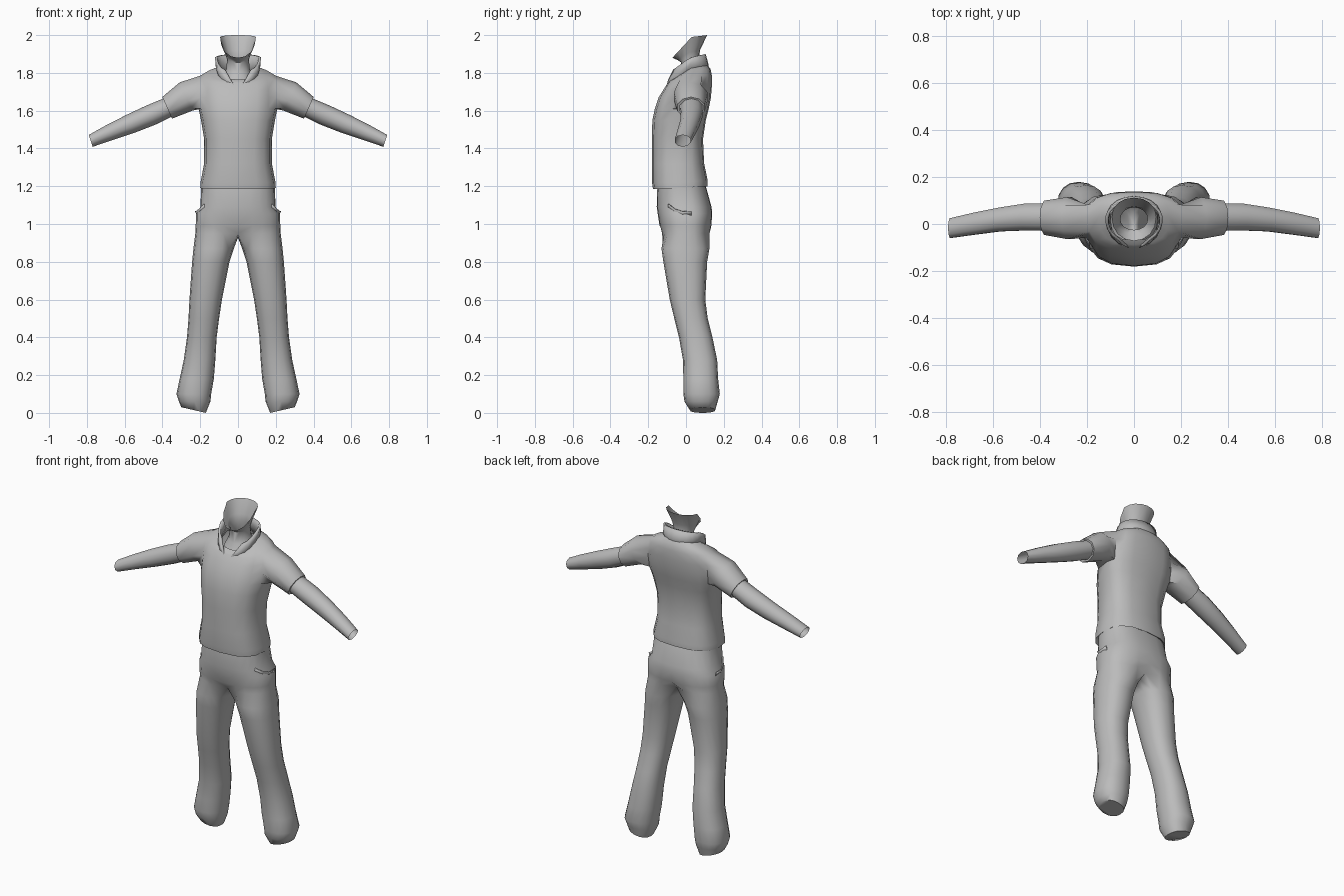
import bpy, bmesh, math

if "Cube" in bpy.data.objects:
    bpy.data.objects.remove(bpy.data.objects["Cube"])

grey = bpy.data.materials.new("plain grey")
grey.diffuse_color = (0.5, 0.5, 0.5, 1)
grey.use_nodes = True
grey.node_tree.nodes["Principled BSDF"].inputs["Base Color"].default_value = grey.diffuse_color


def power(v, e):
    return math.copysign(abs(v) ** e, v)


def ring(angles, xc, rx, ys, zs, e=0.8):
    """Cross-section; ys and zs give the (front, side, back) values."""
    pts = []
    for a in angles:
        c = power(math.cos(math.radians(a)), e)
        s = power(math.sin(math.radians(a)), e)
        mix = lambda v: v[1] + s * ((v[2] - v[1]) if s > 0 else (v[1] - v[0]))
        pts.append((xc + rx * c, mix(ys), mix(zs)))
    return pts


def limb_ring(x, z, up, y_front, y_back, lean=0.41, n=10):
    """Ring around an arm, starting at its underside."""
    yc, ry = (y_front + y_back) / 2, (y_back - y_front) / 2 * 1.04
    rise = math.sqrt(1 - lean * lean)
    out = []
    for i in range(n):
        t = math.radians(-90 + 360 * i / n)
        h = up * math.sin(t)
        out.append((x + h * lean, yc + ry * math.cos(t), z + h * rise))
    return out


def add_rows(bm, rows):
    return [[bm.verts.new(p) for p in row] for row in rows]


def skin(bm, rows, closed=False, flip=False, skip=lambda r, c: False):
    for r in range(len(rows) - 1):
        a, b = rows[r], rows[r + 1]
        n = len(a)
        for c in range(n if closed else n - 1):
            if skip(r, c):
                continue
            d = (c + 1) % n
            f = [a[c], a[d], b[d], b[c]]
            bm.faces.new(f[::-1] if flip else f)


def finish(name, bm, thickness=0, angle=60):
    me = bpy.data.meshes.new(name)
    bm.to_mesh(me)
    bm.free()
    me.materials.append(grey)
    ob = bpy.data.objects.new(name, me)
    bpy.context.collection.objects.link(ob)
    bpy.ops.object.select_all(action='DESELECT')
    ob.select_set(True)
    bpy.context.view_layer.objects.active = ob
    bpy.ops.object.shade_smooth_by_angle(angle=math.radians(angle))
    if thickness:
        sol = ob.modifiers.new("thickness", 'SOLIDIFY')
        sol.thickness = thickness
    mir = ob.modifiers.new("mirror", 'MIRROR')
    mir.merge_threshold = 0.0005


half = [-90 + 22.5 * i for i in range(9)]

# Shirt: torso half with an armhole, continued into the sleeve
torso = [  # half width, (front, side, back) depth, (front, side, back) height
    (.185, (-.160, -.03, .100), (1.20, 1.20, 1.21)),
    (.200, (-.175, -.03, .115), (1.185, 1.19, 1.20)),
    (.199, (-.180, -.03, .115), (1.22, 1.22, 1.23)),
    (.179, (-.181, -.03, .096), (1.32, 1.32, 1.32)),
    (.179, (-.181, -.02, .090), (1.45, 1.45, 1.45)),
    (.196, (-.178, .00, .105), (1.55, 1.55, 1.55)),
    (.208, (-.165, .02, .120), (1.61, 1.61, 1.61)),
    (.210, (-.145, .025, .132), (1.67, 1.67, 1.67)),
    (.208, (-.120, .03, .137), (1.71, 1.725, 1.73)),
    (.200, (-.098, .03, .137), (1.745, 1.785, 1.785)),
    (.150, (-.088, .03, .130), (1.755, 1.815, 1.82)),
    (.100, (-.070, .03, .115), (1.765, 1.83, 1.84)),
]
bm = bmesh.new()
rows = add_rows(bm, [ring(half, 0, rx, y, z, .75) for rx, y, z in torso])
skin(bm, rows, skip=lambda r, c: 6 <= r <= 8 and c in (3, 4))
hole = [(6, 4), (6, 5), (7, 5), (8, 5), (9, 5), (9, 4), (9, 3), (8, 3), (7, 3), (6, 3)]
sleeve = [
    limb_ring(.275, 1.675, .082, -.065, .115),
    limb_ring(.375, 1.615, .063, -.047, .100),
    limb_ring(.374, 1.615, .052, -.032, .090),
]
skin(bm, [[rows[r][c] for r, c in hole]] + add_rows(bm, sleeve), closed=True)
finish("shirt", bm)

# Bare arms, open at the wrist
bm = bmesh.new()
arm = [
    limb_ring(.350, 1.627, .052, -.030, .088),
    limb_ring(.460, 1.577, .056, -.028, .087),
    limb_ring(.570, 1.530, .052, -.032, .070),
    limb_ring(.680, 1.484, .043, -.046, .048),
    limb_ring(.780, 1.440, .033, -.060, .025, .32),
]
skin(bm, add_rows(bm, arm), closed=True)
finish("arms", bm)

# Neck flaring to the jaw, open at the top
neck = [
    (.085, (-.075, .02, .090), (1.74, 1.77, 1.78)),
    (.062, (-.040, .02, .078), (1.79, 1.82, 1.83)),
    (.058, (-.025, .02, .070), (1.855, 1.87, 1.88)),
    (.070, (-.045, .02, .074), (1.868, 1.91, 1.92)),
    (.095, (-.072, .03, .112), (1.88, 1.99, 2.00)),
]
bm = bmesh.new()
skin(bm, add_rows(bm, [ring(half, 0, rx, y, z, .95) for rx, y, z in neck]))
finish("neck", bm)

# Turned-up collar with a notch at the front
spread = lambda a: [a + (90 - a) * i / 9 for i in range(10)]
collar = [
    ring(spread(-90), 0, .110, (-.112, .02, .122), (1.705, 1.81, 1.80), .95),
    ring(spread(-72), 0, .120, (-.100, .02, .118), (1.760, 1.845, 1.85), .95),
    ring(spread(-56), 0, .122, (-.085, .02, .104), (1.805, 1.88, 1.90), .95),
]
bm = bmesh.new()
skin(bm, add_rows(bm, collar))
finish("collar", bm, thickness=.012, angle=50)

# Trousers: shared hips split into a leg at the crotch
wide = [-135 + 22.5 * i for i in range(13)]
narrow = [-90 + 15 * i for i in range(13)]
hips = [
    (.190, (-.145, -.02, .090), 1.23),
    (.195, (-.152, -.02, .108), 1.19),
    (.199, (-.155, -.01, .135), 1.09),
    (.222, (-.150, .00, .139), 1.055),
    (.224, (-.140, .00, .134), .99),
    (.226, (-.130, .00, .128), .95),
]
legs = [  # height, inner x, outer x, front y, back y
    (.87, .022, .236, -.130, .124),
    (.80, .045, .243, -.120, .112),
    (.60, .085, .257, -.086, .102),
    (.50, .100, .262, -.062, .115),
    (.40, .113, .270, -.037, .140),
    (.28, .120, .287, -.016, .165),
    (.18, .128, .309, -.014, .170),
    (.10, .142, .326, -.014, .179),
    (.06, .146, .313, -.008, .168),
    (.015, .170, .300, .020, .155),
]
bm = bmesh.new()
hip_rows = [ring(narrow, 0, rx, y, (z, z, z), .8) for rx, y, z in hips]
hip_rows[-1][0] = (0, -.105, .95)
hip_rows[-1][-1] = (0, .095, .95)
hip_rows = add_rows(bm, hip_rows)
skin(bm, hip_rows, flip=True)
crotch = hip_rows[-1] + add_rows(bm, [[(0, .05, .932), (0, 0, .928), (0, -.055, .932)]])[0]
leg_rows = []
for z, xi, xo, yf, yb in legs:
    xc = (xi + xo) / 2
    loop = ring(wide + [157.5, 180, 202.5], xc, (xo - xi) / 2,
                (yf, (yf + yb) / 2, yb), (z, z, z), .88)
    if z < .03:  # slanted trouser end
        loop = [(x, y, z + (x - xc) * .23) for x, y, _ in loop]
    leg_rows.append(loop)
leg_rows = add_rows(bm, leg_rows)
skin(bm, [crotch] + leg_rows, closed=True, flip=True)
bm.faces.new(leg_rows[-1][::-1])
finish("trousers", bm)

# Pocket lips on the hips
path = [(.178, -.095, 1.095), (.205, -.06, 1.068), (.221, -.02, 1.055), (.223, .03, 1.058)]
bm = bmesh.new()
lip = [[(x - .004, y, z - .012) for x, y, z in path],
       [(x + .005, y, z + .010) for x, y, z in path]]
skin(bm, add_rows(bm, lip))
finish("pocket_lips", bm, thickness=.006)
